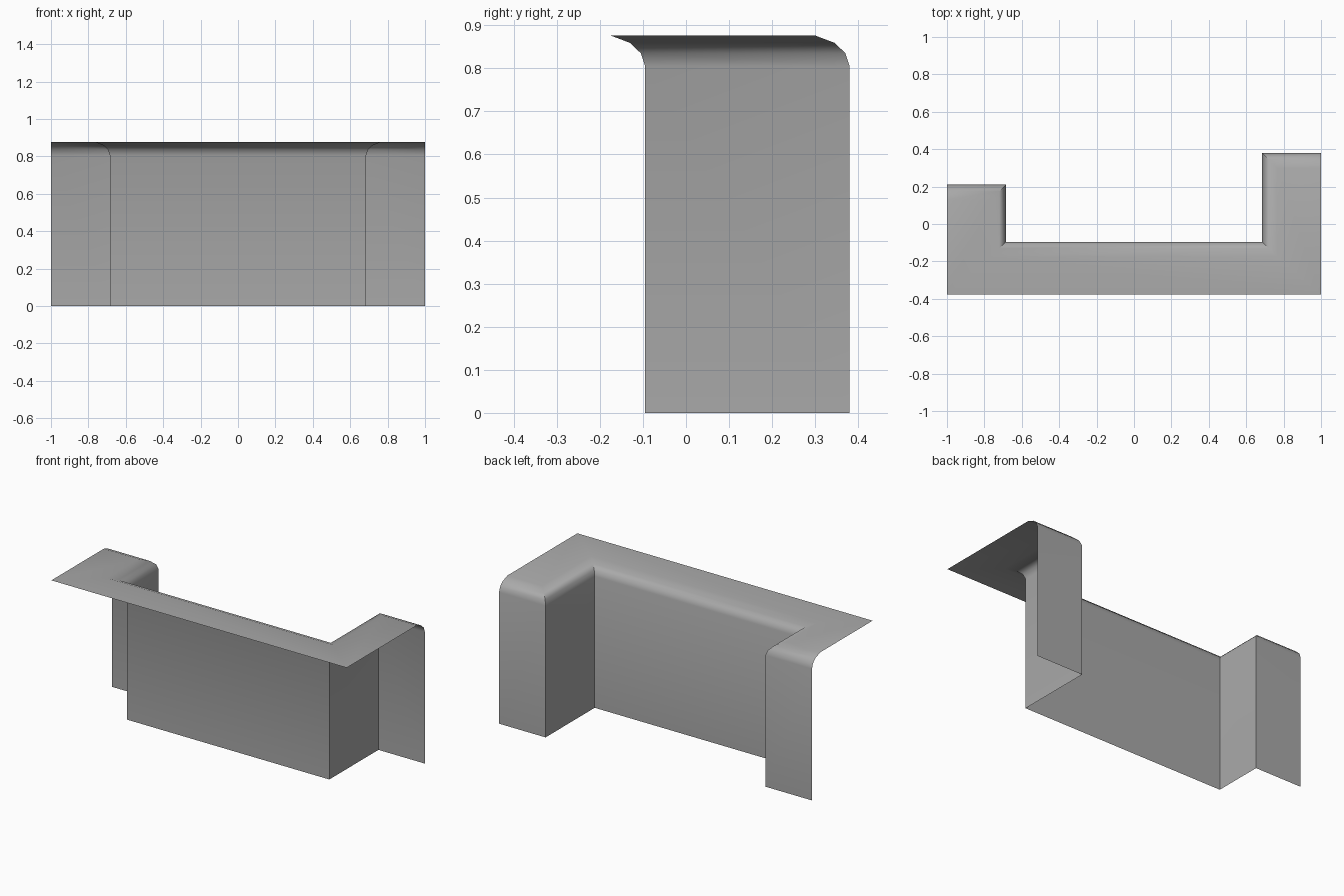
import bpy
import bmesh
import math
from mathutils import Vector

cube = bpy.data.objects.get("Cube")
if cube:
    bpy.data.objects.remove(cube, do_unlink=True)

# Plain grey material
grey = bpy.data.materials.new("plain_grey")
grey.use_nodes = True
colour = (0.4, 0.4, 0.4, 1)
grey.diffuse_color = colour
grey.node_tree.nodes["Principled BSDF"].inputs["Base Color"].default_value = colour

# Plan of the wall line, from the right wing round the recess to the left wing
path = [Vector(p) for p in ((-1, 0.21), (-0.685, 0.21), (-0.685, -0.095),
                            (0.685, -0.095), (0.685, 0.38), (1, 0.38))]
# Wall section: inset towards the ledge, height
section = [(0, 0), (0, 0.805), (0.01, 0.835), (0.035, 0.859), (0.08, 0.876)]
front_y = -0.377


def inward(a, b):
    """Unit direction from a wall run towards the ledge side."""
    d = (b - a).normalized()
    return Vector((d.y, -d.x))


# Mitred inset direction at each path point
runs = [inward(a, b) for a, b in zip(path, path[1:])]
mitres = [runs[0]] + [a + b for a, b in zip(runs, runs[1:])] + [runs[-1]]

# Walls and rounded rim, swept along the plan
bm = bmesh.new()
rows = [[bm.verts.new((*(p + m * inset), z)) for p, m in zip(path, mitres)]
        for inset, z in section]
for low, high in zip(rows, rows[1:]):
    for i in range(len(path) - 1):
        bm.faces.new((low[i + 1], low[i], high[i], high[i + 1]))

# Flat ledge on top, reaching forward over the recess
top_z = section[-1][1]
front = [bm.verts.new((x, front_y, top_z)) for x in (-1, 1)]
bm.faces.new(rows[-1][::-1] + front)

mesh = bpy.data.meshes.new("ledge_and_walls")
bm.to_mesh(mesh)
bm.free()
mesh.materials.append(grey)
shell = bpy.data.objects.new("ledge_and_walls", mesh)
bpy.context.collection.objects.link(shell)

# Smooth rim, sharp wall corners
bpy.ops.object.select_all(action="DESELECT")
shell.select_set(True)
bpy.context.view_layer.objects.active = shell
bpy.ops.object.shade_smooth_by_angle(angle=math.radians(35))
